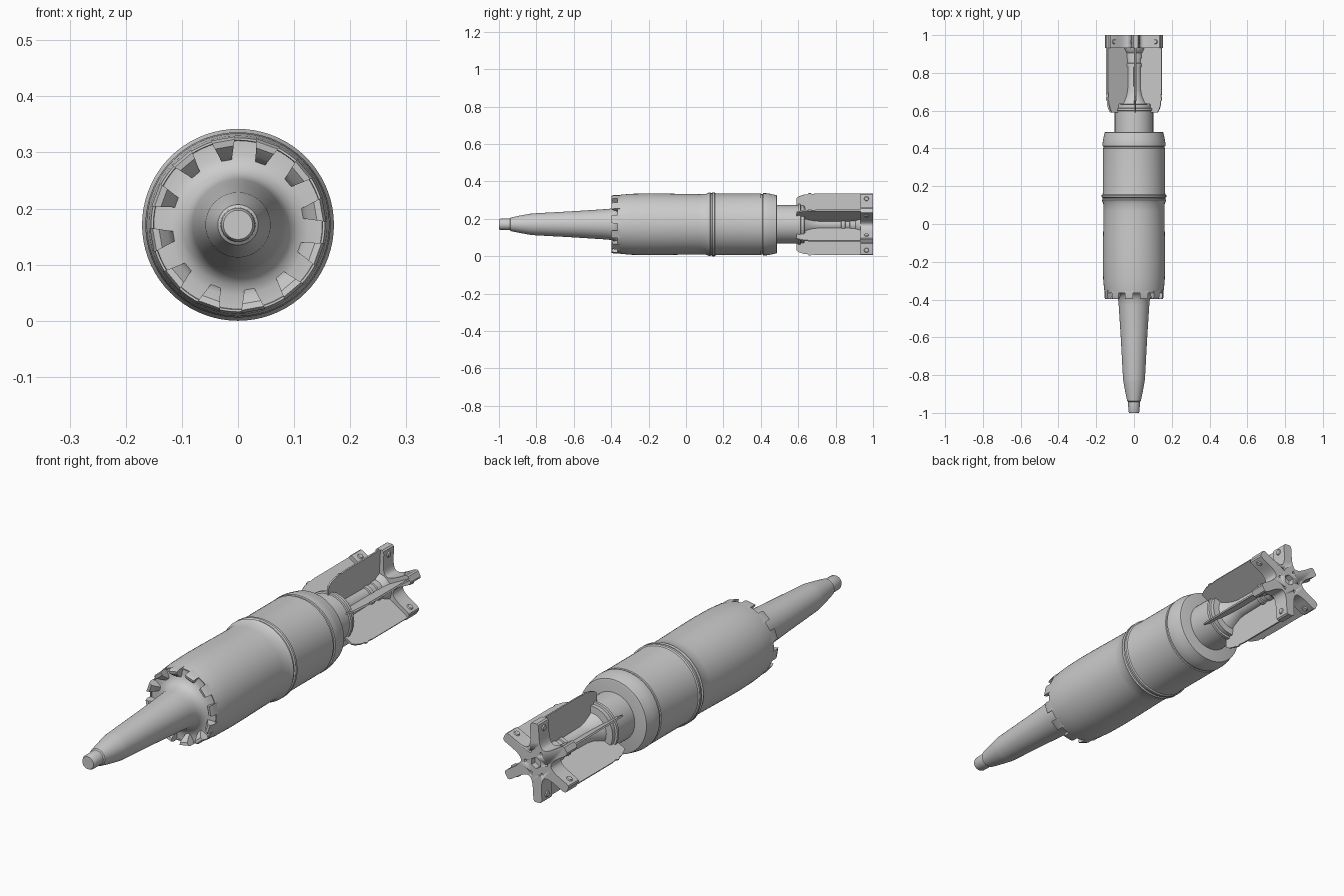
import bpy, bmesh
from math import cos, sin, pi, radians
from mathutils import Vector, Matrix

if "Cube" in bpy.data.objects:
    bpy.data.objects.remove(bpy.data.objects["Cube"])

CZ = 0.171          # height of the long axis
FIN_TURN = -3       # small roll of the tail, degrees


def finish(name, bm, angle=35):
    bmesh.ops.recalc_face_normals(bm, faces=bm.faces)
    me = bpy.data.meshes.new(name)
    bm.to_mesh(me)
    bm.free()
    ob = bpy.data.objects.new(name, me)
    bpy.context.collection.objects.link(ob)
    ob.location.z = CZ
    bpy.ops.object.select_all(action='DESELECT')
    ob.select_set(True)
    bpy.context.view_layer.objects.active = ob
    bpy.ops.object.shade_smooth_by_angle(angle=radians(angle))
    return ob


def lathe(name, profile, seg=72, angle=28):
    """Revolve (y, r) points about the y axis."""
    bm = bmesh.new()
    rings = []
    for y, r in profile:
        if r == 0:
            rings.append([bm.verts.new((0, y, 0))] * seg)
        else:
            rings.append([bm.verts.new((r * cos(2 * pi * i / seg), y, r * sin(2 * pi * i / seg)))
                          for i in range(seg)])
    for a, b in zip(rings, rings[1:]):
        for i in range(seg):
            j = (i + 1) % seg
            vs = list(dict.fromkeys((a[i], a[j], b[j], b[i])))
            bm.faces.new(vs)
    return finish(name, bm, angle)


def radial_plate(bm, outline, deg, half):
    """Plate with a (y, r) outline standing radially; half(r) is half its thickness."""
    a = radians(deg)
    out, tan = Vector((cos(a), 0, sin(a))), Vector((-sin(a), 0, cos(a)))
    sides = [[bm.verts.new(out * r + tan * half(r) * s + Vector((0, y, 0))) for y, r in outline]
             for s in (-1, 1)]
    n = len(outline)
    bm.faces.new(sides[0])
    bm.faces.new(sides[1][::-1])
    for i in range(n):
        j = (i + 1) % n
        bm.faces.new((sides[0][i], sides[0][j], sides[1][j], sides[1][i]))


def rod(bm, centre, axis, r, depth, seg, r2=None):
    rot = Vector((0, 0, 1)).rotation_difference(Vector(axis)).to_matrix().to_4x4()
    bmesh.ops.create_cone(bm, cap_ends=True, segments=seg, radius1=r, radius2=r if r2 is None else r2,
                          depth=depth, matrix=Matrix.Translation(centre) @ rot)


# Long tapered nose, flaring into the dished front face
lathe("nose_spike", [(-1, 0), (-1, .026), (-.992, .03), (-.942, .031), (-.938, .036),
                     (-.89, .046), (-.835, .056), (-.82, .058), (-.6, .070), (-.43, .081),
                     (-.40, .084), (-.38, .092), (-.366, .106), (-.36, .125), (-.36, .15), (-.34, .15), (-.34, 0)])

# Main body with waist, centre band and rear groove
lathe("main_body", [(-.35, 0), (-.35, .148), (-.365, .151), (-.365, .155), (-.34, .159), (-.29, .163), (-.2, .165),
                    (-.1, .164), (0, .162), (.07, .161), (.11, .163), (.12, .168), (.128, .171),
                    (.132, .166), (.138, .166), (.142, .171), (.152, .171), (.156, .166),
                    (.164, .165), (.40, .165), (.402, .161), (.41, .161), (.412, .166),
                    (.43, .166), (.45, .163), (.485, .155), (.487, .148), (.487, 0)])

# Crown of twelve teeth around the front rim
bm = bmesh.new()
tooth = [(-.345, .156), (-.385, .156), (-.398, .151), (-.396, .140), (-.38, .126), (-.362, .116), (-.345, .116)]
for k in range(12):
    radial_plate(bm, tooth, 30 * k - 20, lambda r: .009 + (r - .116) * .33)
finish("crown_teeth", bm)

# Tail tube, flange, narrowing boom and rear collar
lathe("tail_boom", [(.48, 0), (.48, .102), (.598, .102), (.60, .108), (.612, .108), (.614, .100),
                    (.632, .100), (.634, .072), (.65, .062), (.68, .048), (.71, .042), (.83, .040),
                    (.832, .046), (.85, .046), (.852, .042), (.875, .042), (.877, .047),
                    (.905, .047), (.91, .052), (.935, .065), (.95, .065), (.95, 0)], 48)

# Six thin fins with small nubs on their outer edges
bm = bmesh.new()
fin = [(.59, .098), (.59, .140), (.605, .150), (.635, .160), (.65, .160), (.655, .166), (.668, .166),
       (.673, .162), (.70, .165), (.985, .165), (.985, .03), (.70, .03), (.64, .045), (.634, .098)]
for k in range(6):
    radial_plate(bm, fin, 90 + FIN_TURN + 60 * k, lambda r: .0035)
finish("tail_fins", bm)

# Star-shaped end bracket with curved valleys between the arms
edge = [(.165, .012), (.160, .018), (.15, .02)]
p0, p1, p2 = Vector((.115, .02)), Vector((.069, .02)), Vector((.0606, .035))
edge += [tuple(p0 * (1 - t) ** 2 + p1 * 2 * t * (1 - t) + p2 * t * t) for t in (i / 6 for i in range(7))]
arm = [(x, -y) for x, y in reversed(edge[:-1])] + edge
bm = bmesh.new()
star = []
for k in range(6):
    a = radians(90 + FIN_TURN + 60 * k)
    star += [bm.verts.new((x * cos(a) - y * sin(a), .932, x * sin(a) + y * cos(a))) for x, y in arm]
face = bm.faces.new(star)
ext = bmesh.ops.extrude_face_region(bm, geom=[face], use_keep_orig=True)
bmesh.ops.translate(bm, vec=(0, .068, 0), verts=[v for v in ext["geom"] if isinstance(v, bmesh.types.BMVert)])
bracket = finish("end_bracket", bm)

# Cutter for the hexagonal centre socket and six small holes
bm = bmesh.new()
rod(bm, (0, 1, 0), (0, 1, 0), .024, .05, 6)
for k in range(6):
    a = radians(120 + FIN_TURN + 60 * k)
    rod(bm, (.05 * cos(a), 1, .05 * sin(a)), (0, 1, 0), .005, .03, 12)
cutter = finish("socket_cutter", bm)
cutter.hide_render = True
cutter.display_type = 'WIRE'
cut = bracket.modifiers.new("socket", 'BOOLEAN')
cut.operation, cut.solver, cut.object = 'DIFFERENCE', 'EXACT', cutter

# Bolts through the bracket arms
bm = bmesh.new()
for k in range(6):
    a = radians(90 + FIN_TURN + 60 * k)
    out, tan = Vector((cos(a), 0, sin(a))), Vector((-sin(a), 0, cos(a)))
    for s in (-1, 1):
        rod(bm, out * .138 + tan * s * .021 + Vector((0, .965, 0)), tan * s, .014, .008, 20, .010)
finish("bracket_bolts", bm)
